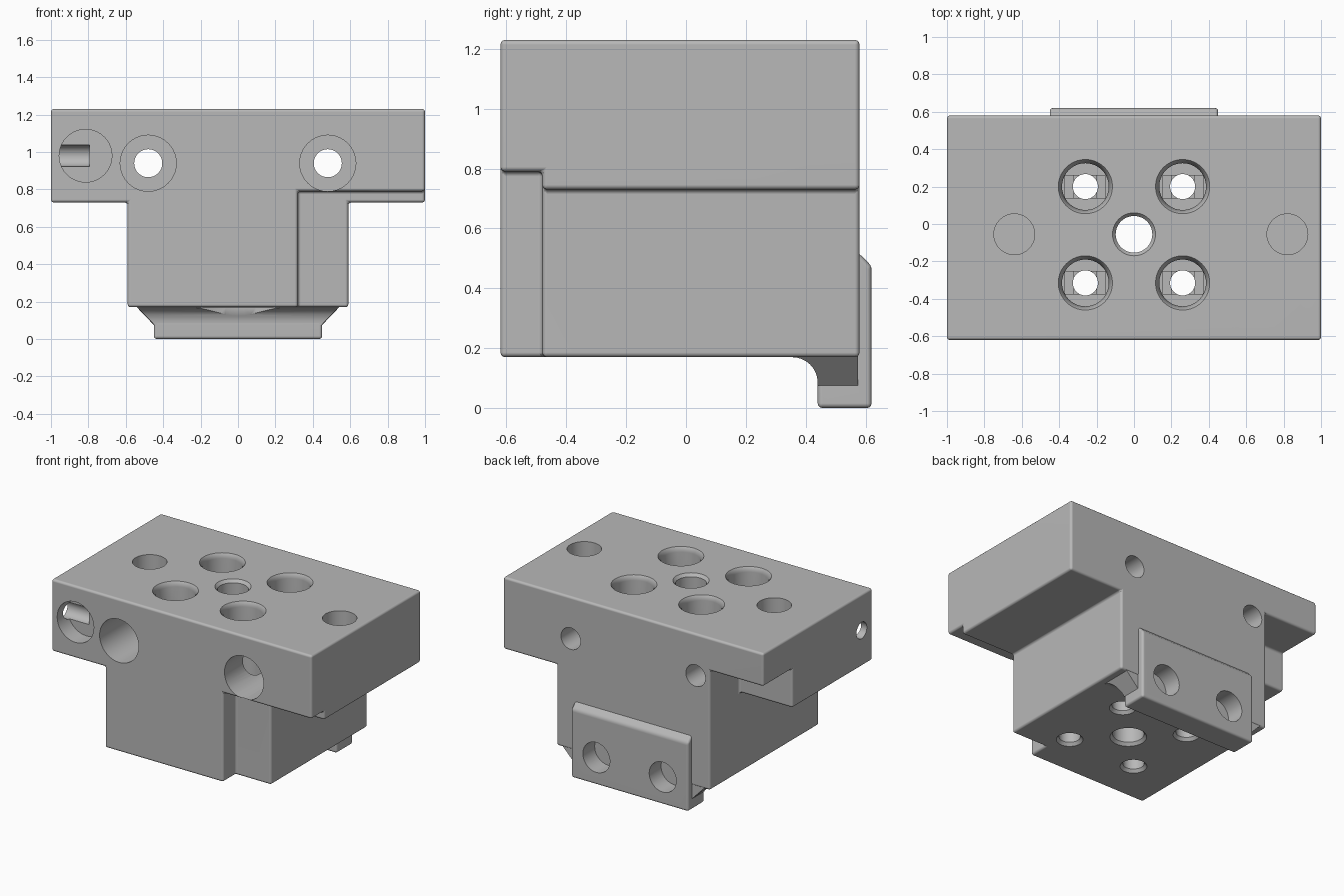
import bpy, bmesh, math
from mathutils import Vector

if "Cube" in bpy.data.objects:
    bpy.data.objects.remove(bpy.data.objects["Cube"], do_unlink=True)

grey = bpy.data.materials.new("machined_grey")
grey.use_nodes = True
grey.diffuse_color = (0.48, 0.48, 0.48, 1)
grey.node_tree.nodes["Principled BSDF"].inputs["Base Color"].default_value = (0.48, 0.48, 0.48, 1)


def add(name, bm, bevel=0.0):
    bmesh.ops.recalc_face_normals(bm, faces=bm.faces[:])
    if bevel:
        edges = [e for e in bm.edges if e.calc_face_angle(0) > math.radians(35)]
        bmesh.ops.bevel(bm, geom=edges, offset=bevel, segments=3, profile=0.5,
                        affect='EDGES', clamp_overlap=True)
        bmesh.ops.recalc_face_normals(bm, faces=bm.faces[:])
    mesh = bpy.data.meshes.new(name)
    bm.to_mesh(mesh)
    bm.free()
    mesh.materials.append(grey)
    obj = bpy.data.objects.new(name, mesh)
    bpy.context.scene.collection.objects.link(obj)
    return obj


def prism(name, profile, half_width, bevel=0.0):
    """Extrude a (y, z) profile along x; half_width(z) lets the ends slope."""
    bm = bmesh.new()
    ends = [[bm.verts.new((s * half_width(z), y, z)) for y, z in profile] for s in (-1, 1)]
    for loop in ends:
        bm.faces.new(loop)
    n = len(profile)
    for i in range(n):
        j = (i + 1) % n
        bm.faces.new((ends[0][i], ends[0][j], ends[1][j], ends[1][i]))
    return add(name, bm, bevel)


cutters = []


def bore(name, origin, axis, steps, sides=40):
    """Stepped round cutter: steps are (distance along axis, radius)."""
    bm = bmesh.new()
    turn = Vector((0, 0, 1)).rotation_difference(Vector(axis))
    rings = []
    for d, r in steps:
        ring = []
        for k in range(sides):
            a = math.tau * k / sides
            p = Vector((r * math.cos(a), r * math.sin(a), d))
            ring.append(bm.verts.new(Vector(origin) + turn @ p))
        rings.append(ring)
    for lo, hi in zip(rings, rings[1:]):
        for k in range(sides):
            j = (k + 1) % sides
            bm.faces.new((lo[k], lo[j], hi[j], hi[k]))
    bm.faces.new(rings[0])
    bm.faces.new(rings[-1])
    cutters.append(add(name, bm))


def box_cut(name, center, size):
    bm = bmesh.new()
    bmesh.ops.create_cube(bm, size=1)
    for v in bm.verts:
        v.co = Vector(center) + Vector([c * s for c, s in zip(v.co, size)])
    cutters.append(add(name, bm))


# Main body: T-shaped block with two corner notches, built from filled cells
xs = [-1, -0.59, 0.32, 0.59, 1]
ys = [-0.62, -0.48, 0.26, 0.58]
zs = [0.17, 0.73, 0.79, 1.0, 1.23]


def filled(c):
    i, j, k = c
    if not (0 <= i < 4 and 0 <= j < 3 and 0 <= k < 4):
        return False
    if k == 0 and i in (0, 3):
        return False                      # beside the stem
    if i >= 2 and j == 0 and k <= 1:
        return False                      # front notch
    return not (i == 0 and j == 2 and k <= 2)   # back notch


bm = bmesh.new()
for cell in [(i, j, k) for i in range(4) for j in range(3) for k in range(4)]:
    if not filled(cell):
        continue
    for ax in range(3):
        for side in (0, 1):
            near = list(cell)
            near[ax] += 2 * side - 1
            if filled(near):
                continue
            u, w = [a for a in range(3) if a != ax]
            corners = []
            for du, dw in ((0, 0), (1, 0), (1, 1), (0, 1)):
                idx = list(cell)
                idx[ax] += side
                idx[u] += du
                idx[w] += dw
                corners.append(bm.verts.new((xs[idx[0]], ys[idx[1]], zs[idx[2]])))
            bm.faces.new(corners)
bmesh.ops.remove_doubles(bm, verts=bm.verts[:], dist=0.001)
bmesh.ops.recalc_face_normals(bm, faces=bm.faces[:])
bmesh.ops.dissolve_limit(bm, angle_limit=0.02, verts=bm.verts[:], edges=bm.edges[:])
body = add("main_block", bm, 0.016)

# Rear foot with its raised back plate
foot = prism("rear_foot", [(0.44, 0), (0.62, 0), (0.62, 0.475), (0.575, 0.52),
                           (0.53, 0.52), (0.53, 0.11), (0.44, 0.11)],
             lambda z: 0.45, 0.016)

# Flared neck with a concave front fillet, joining foot to block
arc = [(0.355 + 0.085 * math.sin(a), 0.085 + 0.085 * math.cos(a))
       for a in [math.pi / 2 * t / 8 for t in range(9)]]
neck = prism("foot_neck", [(0.355, 0.19)] + arc + [(0.44, 0.075), (0.575, 0.075), (0.575, 0.19)],
             lambda z: 0.45 + max(0, z - 0.08))

# Four counterbored vertical screw holes with slot and square seats
for x in (-0.26, 0.26):
    for y in (-0.315, 0.2):
        bore("screw_bore", (x, y, 0), (0, 0, 1),
             [(0.15, 0.084), (0.17, 0.084), (0.19, 0.067), (0.55, 0.067), (0.55, 0.125),
              (1.20, 0.125), (1.23, 0.145), (1.26, 0.145)])
        box_cut("seat_slot", (x, y, 0.54), (0.216, 0.12, 0.06))
        box_cut("seat_square", (x, y, 0.51), (0.12, 0.12, 0.06))

# Centre through hole, chamfered at both ends
bore("centre_bore", (0, -0.055, 0), (0, 0, 1),
     [(0.15, 0.115), (0.17, 0.115), (0.19, 0.098), (1.21, 0.098), (1.23, 0.115), (1.26, 0.115)])

# Blind pockets in the top
for x in (-0.64, 0.82):
    bore("top_pocket", (x, -0.055, 0), (0, 0, 1), [(1.10, 0.109), (1.26, 0.109)])

# Horizontal counterbored holes from the front through to the back
for x in (-0.48, 0.48):
    bore("front_bore", (x, 0, 0.94), (0, 1, 0),
         [(-0.66, 0.15), (-0.05, 0.15), (-0.05, 0.075), (0.62, 0.075)])

# Front pocket and the side hole that meets its floor
bore("front_pocket", (-0.815, 0, 0.98), (0, 1, 0), [(-0.66, 0.141), (-0.5, 0.141)])
bore("side_hole", (0, -0.5, 0.98), (1, 0, 0), [(-1.05, 0.057), (-0.795, 0.057)])

# Blind pockets in the rear plate
for x in (-0.255, 0.255):
    bore("rear_pocket", (x, 0, 0.19), (0, 1, 0), [(0.49, 0.104), (0.66, 0.104)])

# Round clearance scooped from the neck
bore("neck_scoop", (0, -0.055, 0), (0, 0, 1), [(-0.05, 0.485), (0.169, 0.485)], 96)
scoop = cutters.pop()


def carve(obj, tools):
    for tool in tools:
        mod = obj.modifiers.new(tool.name, 'BOOLEAN')
        mod.operation = 'DIFFERENCE'
        mod.solver = 'EXACT'
        mod.object = tool
    deps = bpy.context.evaluated_depsgraph_get()
    mesh = bpy.data.meshes.new_from_object(obj.evaluated_get(deps))
    obj.modifiers.clear()
    obj.data = mesh


rear = [c for c in cutters if c.name.startswith("rear_pocket")]
carve(body, cutters)
carve(foot, rear)
carve(neck, rear + [scoop])
for c in cutters + [scoop]:
    bpy.data.objects.remove(c, do_unlink=True)

# Smooth rounds, crisp flats
for obj in (body, foot, neck):
    bpy.ops.object.select_all(action='DESELECT')
    obj.select_set(True)
    bpy.context.view_layer.objects.active = obj
    bpy.ops.object.shade_smooth_by_angle(angle=math.radians(35))
    normals = obj.modifiers.new("even_normals", 'WEIGHTED_NORMAL')
    normals.keep_sharp = True
